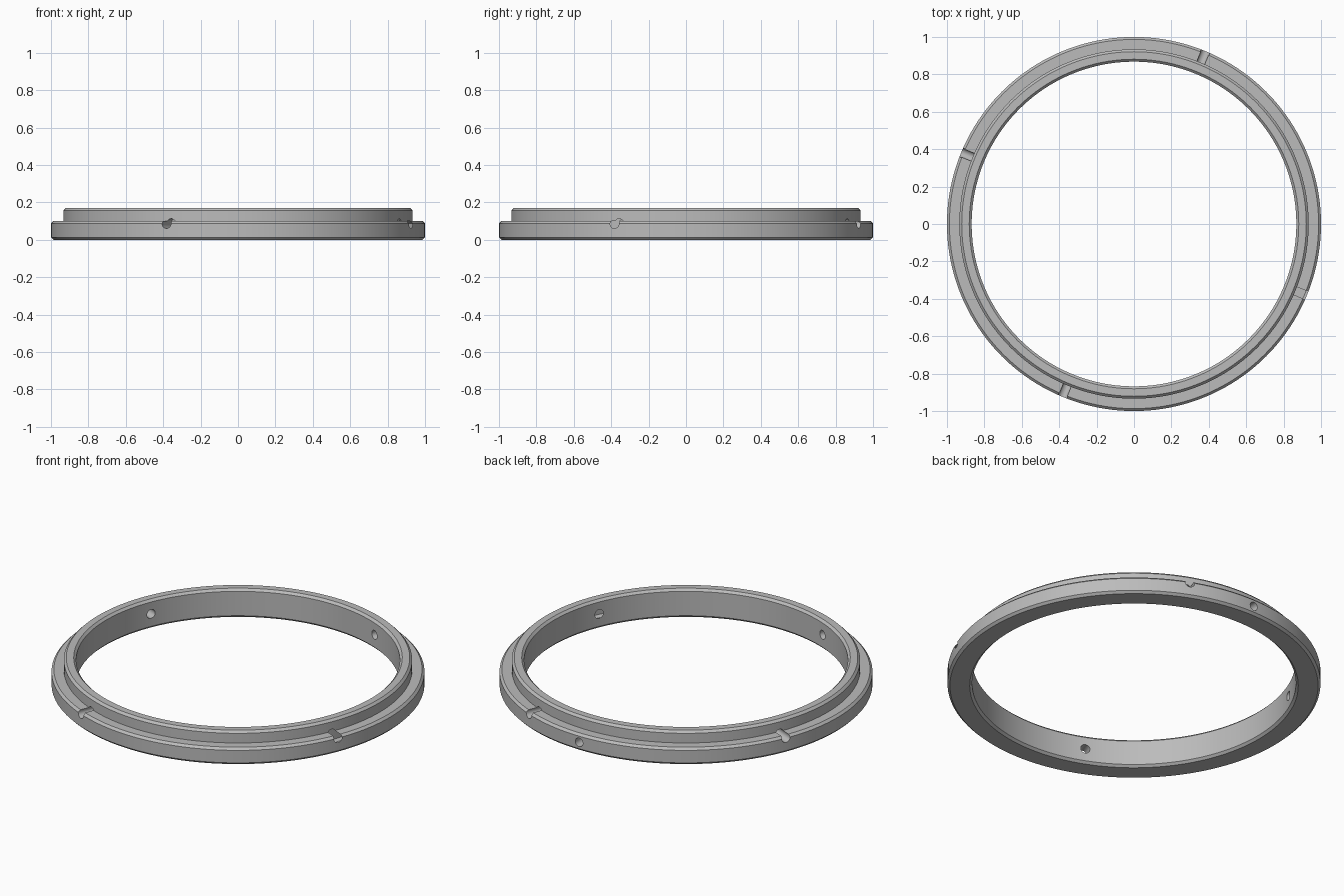
import bpy, bmesh, math
from mathutils import Matrix, Vector

cube = bpy.data.objects.get("Cube")
if cube:
    bpy.data.objects.remove(cube, do_unlink=True)

SEGMENTS = 160
CHAMFER = 0.013
INNER, OUTER, COLLAR = 0.868, 1.0, 0.934
LEDGE, TOP = 0.1, 0.17

# Grey metal
grey = bpy.data.materials.new("grey metal")
grey.use_nodes = True
colour = (0.5, 0.5, 0.5, 1)
grey.diffuse_color = colour
grey.node_tree.nodes["Principled BSDF"].inputs["Base Color"].default_value = colour


def new_object(name, bm):
    bmesh.ops.recalc_face_normals(bm, faces=bm.faces)
    mesh = bpy.data.meshes.new(name)
    bm.to_mesh(mesh)
    bm.free()
    mesh.materials.append(grey)
    obj = bpy.data.objects.new(name, mesh)
    bpy.context.collection.objects.link(obj)
    return obj


def revolve(name, profile):
    """Turn a closed (radius, height) profile around z."""
    bm = bmesh.new()
    rings = []
    for i in range(SEGMENTS):
        a = math.tau * i / SEGMENTS
        rings.append([bm.verts.new((r * math.cos(a), r * math.sin(a), z))
                      for r, z in profile])
    n = len(profile)
    for i, ring in enumerate(rings):
        following = rings[(i + 1) % SEGMENTS]
        for j in range(n):
            k = (j + 1) % n
            bm.faces.new((ring[j], following[j], following[k], ring[k]))
    return new_object(name, bm)


def radial_drill(name, degrees, height, radius, start, end):
    """Round cutter pointing outward from the ring's axis."""
    a = math.radians(degrees)
    direction = Vector((math.cos(a), math.sin(a), 0))
    centre = direction * (start + end) / 2 + Vector((0, 0, height))
    turn = direction.to_track_quat('Z', 'Y').to_matrix().to_4x4()
    bm = bmesh.new()
    bmesh.ops.create_cone(bm, cap_ends=True, segments=32, radius1=radius,
                          radius2=radius, depth=end - start,
                          matrix=Matrix.Translation(centre) @ turn)
    obj = new_object(name, bm)
    obj.hide_render = True
    return obj


# Stepped ring with chamfered edges
c = CHAMFER
ring = revolve("stepped_ring", [
    (INNER + c, 0), (OUTER - c, 0), (OUTER, c),
    (OUTER, LEDGE - c), (OUTER - c, LEDGE), (COLLAR, LEDGE),
    (COLLAR, TOP - c), (COLLAR - c, TOP),
    (INNER + c, TOP), (INNER, TOP - c), (INNER, c)])

# Four through holes that break the ledge, and one blind hole at the back
drills = [radial_drill("through_hole_cutter", 67.5 + 90 * i, 0.087, 0.026, 0.8, 1.1)
          for i in range(4)]
drills.append(radial_drill("blind_hole_cutter", 90, 0.05, 0.025, 0.93, 1.1))

bpy.ops.object.select_all(action='DESELECT')
bpy.context.view_layer.objects.active = ring
ring.select_set(True)
for drill in drills:
    cut = ring.modifiers.new("drill", 'BOOLEAN')
    cut.operation = 'DIFFERENCE'
    cut.solver = 'EXACT'
    cut.object = drill
    bpy.ops.object.modifier_apply(modifier=cut.name)
    bpy.data.objects.remove(drill, do_unlink=True)

bpy.ops.object.shade_smooth_by_angle(angle=math.radians(25))
